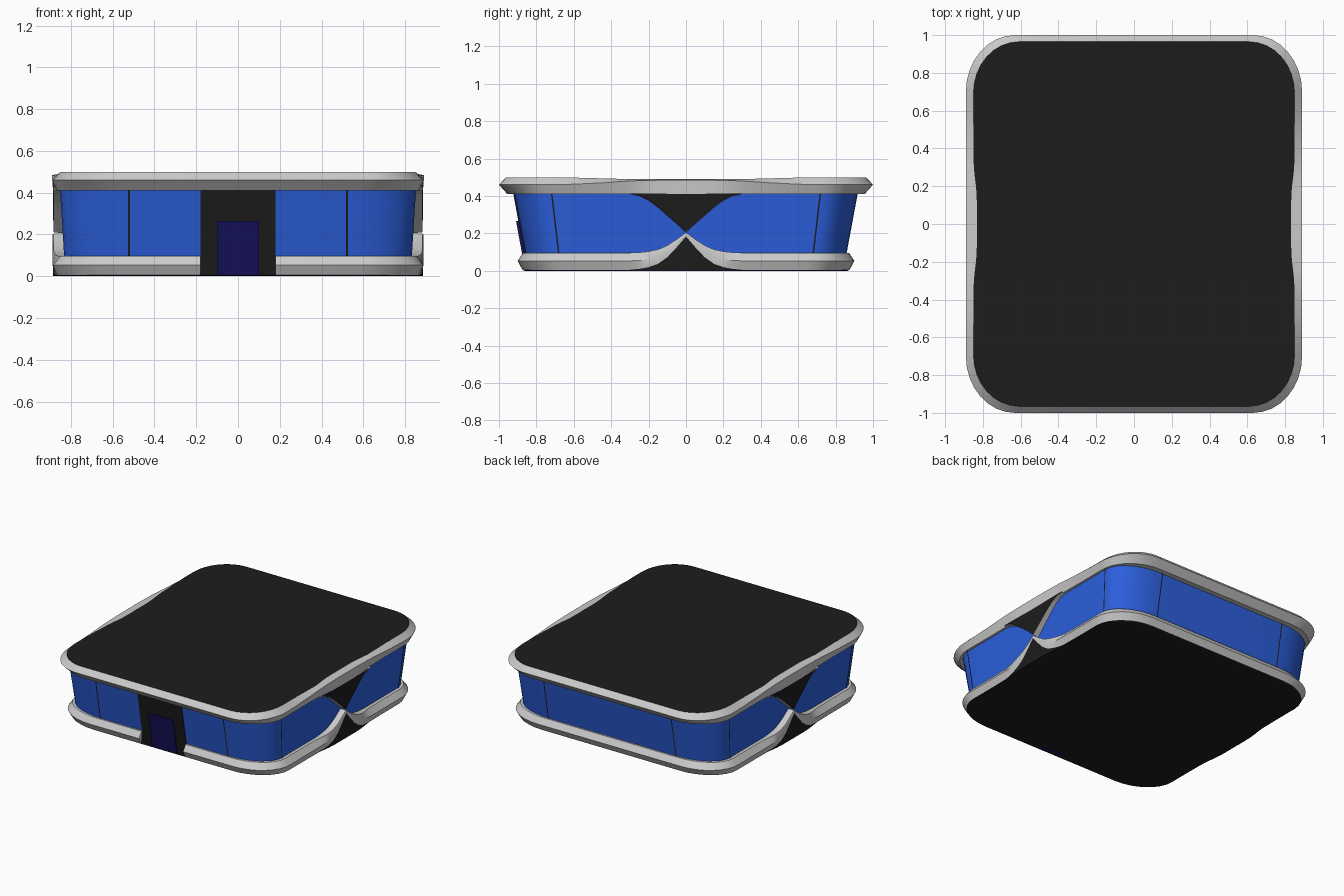
import bpy, bmesh
from math import sin, cos, pi, radians

if "Cube" in bpy.data.objects:
    bpy.data.objects.remove(bpy.data.objects["Cube"])

def material(name, rgb):
    m = bpy.data.materials.new(name)
    m.diffuse_color = (*rgb, 1)
    m.use_nodes = True
    m.node_tree.nodes["Principled BSDF"].inputs["Base Color"].default_value = m.diffuse_color
    return m

BLACK = material("black", (0.012, 0.012, 0.012))
BLUE = material("blue_glass", (0.025, 0.115, 0.72))
NAVY = material("navy", (0.008, 0.006, 0.11))
DOOR = 0.18                                   # half width of the entrance bay
HALF = [0, .05, .1, .15, .2, .25, .3, .45, .6]
YS = [-y for y in HALF[:0:-1]] + HALF

def curve(values):
    """Height along a side wall, by distance from its middle."""
    steps = HALF[:len(values)]
    def f(y):
        y = abs(y)
        for a, b, va, vb in zip(steps, steps[1:], values, values[1:]):
            if y <= b:
                return va + (vb - va) * (y - a) / (b - a)
        return values[-1]
    return f

band_top = curve([.205, .168, .135, .114, .103, .098, .096])
band_mid = curve([.198, .150, .107, .077, .061, .055, .053])
band_low = curve([.183, .125, .072, .037, .019, .010, .005])
spandrel_low = curve([.205, .25, .293, .337, .374, .398, .41])
roof_mid = curve([.485, .485, .485, .484, .483, .482, .48, .47, .463, .46])
roof_top = curve([.49, .49, .49, .49, .49, .49, .49, .494, .498])
centre = curve([1, 1, 1, .95, .75, .4, .1, 0])
level = lambda z: (lambda y: z)

def ring(hx, hy, rx, ry, z, bulge=0):
    """Rounded rectangle, from the front bay counter-clockwise round to it."""
    arc = [(i * pi / 16) for i in range(9)]
    right = [(DOOR, -hy)]
    right += [(hx - rx + rx * sin(a), -hy + ry - ry * cos(a)) for a in arc]
    right += [(hx + bulge * centre(y), y) for y in YS]
    right += [(hx - rx + rx * cos(a), hy - ry + ry * sin(a)) for a in arc]
    right += [(DOOR, hy)]
    pts = right + [(-x, y) for x, y in reversed(right)]
    return [(x, y, z(y)) for x, y in pts]

def build(name, verts, faces, mat=None):
    me = bpy.data.meshes.new(name)
    me.from_pydata(verts, [], faces)
    ob = bpy.data.objects.new(name, me)
    bpy.context.collection.objects.link(ob)
    if mat:
        me.materials.append(mat)
    bpy.ops.object.select_all(action='DESELECT')
    ob.select_set(True)
    bpy.context.view_layer.objects.active = ob
    bpy.ops.object.shade_smooth_by_angle(angle=radians(25))
    return ob

def loft(name, rings, mat=None, closed=True, ends=False):
    n, k = len(rings[0]), len(rings)
    faces = [(r*n + i, r*n + (i+1) % n, (r+1)*n + (i+1) % n, (r+1)*n + i)
             for r in range(k - 1) for i in range(n if closed else n - 1)]
    if ends:
        faces += [[r*n for r in range(k)], [r*n + n - 1 for r in reversed(range(k))]]
    return build(name, [p for r in rings for p in r], faces, mat)

def cap(name, pts, mat, down=False):
    n = len(pts)
    faces = [(i, i+1, n-2-i, n-1-i) for i in range(n // 2 - 1)]
    return build(name, pts, [f[::-1] if down else f for f in faces], mat)

# Lower band, with the black skirt and floor beneath it
floor = ring(.865, .862, .30, .22, level(0), .02)
low = ring(.868, .875, .30, .23, band_low, .018)
loft("base_skirt", [floor, low], BLACK)
cap("floor", floor, BLACK, down=True)
loft("lower_band", [low,
                    ring(.888, .90, .30, .24, band_mid),
                    ring(.855, .872, .31, .20, band_top, .028),
                    ring(.832, .858, .31, .18, band_top)], closed=False, ends=True)

# Leaning glass wall
loft("glass_wall", [ring(.832, .858, .31, .18, level(.09)),
                    ring(.852, .918, .31, .20, level(.412))], BLUE)

# Roof rim and roof panel
roof = ring(.85, .965, .24, .27, roof_top, -.018)
loft("roof_rim", [ring(.84, .91, .31, .20, level(.41)),
                  ring(.868, .955, .29, .25, level(.41), .018),
                  ring(.89, 1.0, .26, .30, roof_mid),
                  roof])
cap("roof_panel", roof, BLACK)

# Side spandrels: black face with grey flanks running down to the crossing
ys = [y for y in YS if abs(y) < .31]
n = len(ys)
for s, side in ((1, "right"), (-1, "left")):
    def strip(name, a, b, mat=None):
        faces = [(i, i+1, n+i+1, n+i) for i in range(n - 1)]
        build(name, a + b, faces if s > 0 else [f[::-1] for f in faces], mat)
    inner = [(s * .836, y, spandrel_low(y)) for y in ys]
    edge = [(s * .884, y, min(.411, spandrel_low(y) + .006)) for y in ys]
    top = [(s * .886, y, .412) for y in ys]
    strip(side + "_spandrel_flank", inner, edge)
    strip(side + "_spandrel", edge, top, BLACK)

# Thin dark window seams
seams, faces = [], []
for sx in (1, -1):
    for sy in (1, -1):
        for quad in ([(.518, .862, .09), (.526, .862, .09), (.526, .922, .412), (.518, .922, .412)],
                     [(.836, .676, .09), (.836, .684, .09), (.856, .722, .412), (.856, .714, .412)]):
            faces.append(range(len(seams), len(seams) + 4))
            seams += [(sx * x, sy * y, z) for x, y, z in quad]
build("window_seams", seams, faces, BLACK)

# Entrance bay and door, leaning with the glass
def slab(name, w, z, out, mat):
    y = lambda h: -.842 - .183 * h - out
    v = [(x, y(h) + d, h) for d in (0, .04) for x, h in ((-w, 0), (w, 0), (w, z), (-w, z))]
    f = [(0, 1, 2, 3), (7, 6, 5, 4), (0, 4, 5, 1), (1, 5, 6, 2), (2, 6, 7, 3), (3, 7, 4, 0)]
    build(name, v, f, mat)

slab("entrance_bay", DOOR, .412, .006, BLACK)
slab("door", .10, .265, .018, NAVY)
